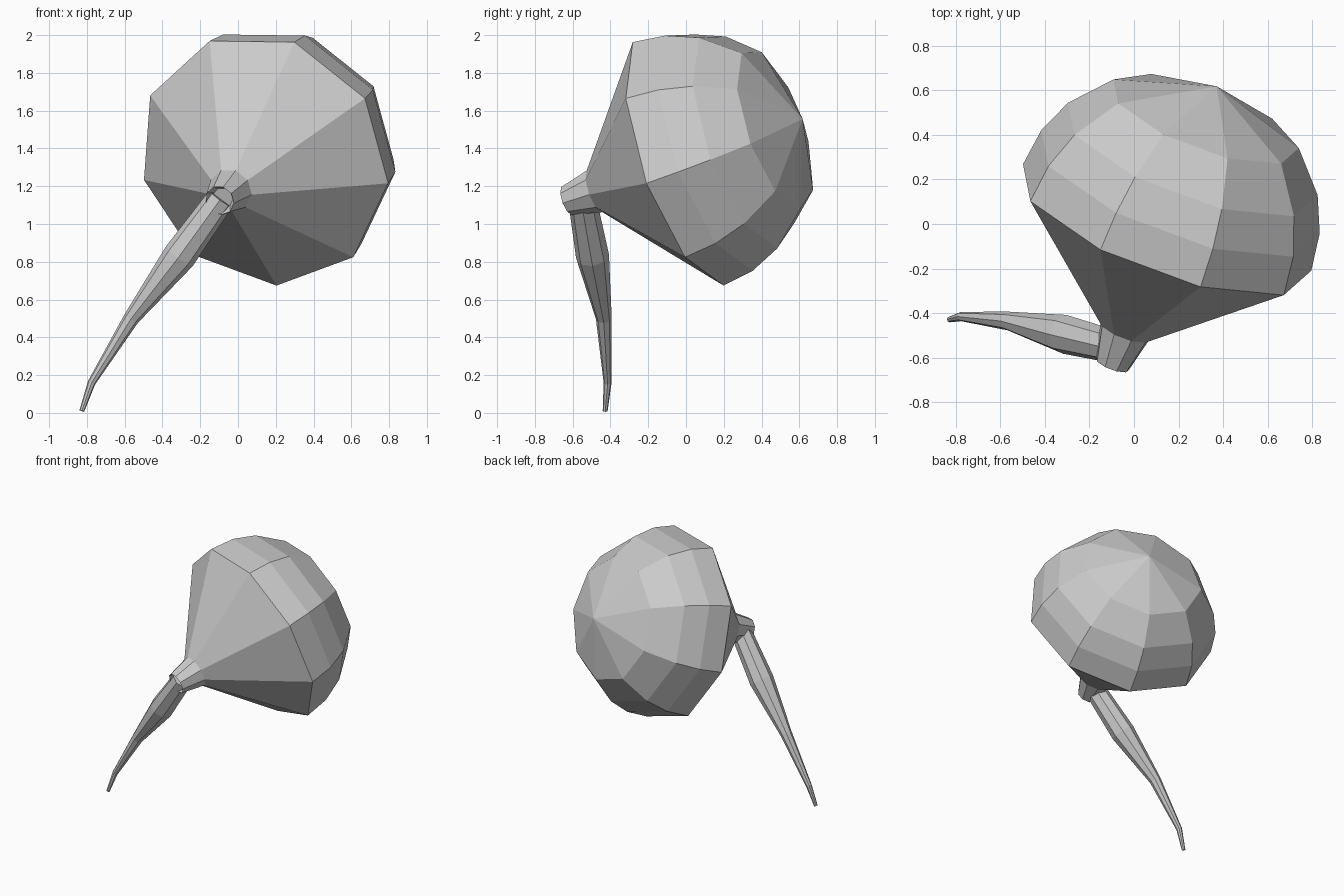
import bpy, bmesh
from math import sin, cos, radians, tau
from mathutils import Vector

if "Cube" in bpy.data.objects:
    bpy.data.objects.remove(bpy.data.objects["Cube"])


def skin_rings(name, rings, cap_start=True, cap_end=True):
    """Bridge equal rings of points into a flat-shaded tube; a one-point ring is a pole."""
    bm = bmesh.new()
    loops = [[bm.verts.new(p) for p in ring] for ring in rings]
    for a, b in zip(loops, loops[1:]):
        n = max(len(a), len(b))
        for i in range(n):
            j = (i + 1) % n
            if len(a) == 1:
                bm.faces.new((a[0], b[i], b[j]))
            elif len(b) == 1:
                bm.faces.new((a[i], a[j], b[0]))
            else:
                bm.faces.new((a[i], a[j], b[j], b[i]))
    for loop, cap in ((loops[0], cap_start), (loops[-1], cap_end)):
        if cap and len(loop) > 2:
            bm.faces.new(loop)
    bmesh.ops.recalc_face_normals(bm, faces=bm.faces)
    mesh = bpy.data.meshes.new(name)
    bm.to_mesh(mesh)
    bm.free()
    obj = bpy.data.objects.new(name, mesh)
    bpy.context.collection.objects.link(obj)
    return obj


def circle(center, u, v, r, n):
    if r == 0:
        return [center]
    return [center + r * (cos(tau * i / n) * u + sin(tau * i / n) * v) for i in range(n)]


# Bulb: nine-sided lathe on a tilted axis, domed back and conical front with a neck
axis = Vector((0.334, 0.891, 0.308)).normalized()
center = Vector((0.137, -0.006, 1.34))
up = Vector((0.163, -0.274, 0.625))
u = (up - axis * up.dot(axis)).normalized()
v = axis.cross(u)
R = 0.70
profile = [(R * sin(radians(a)), R * cos(radians(a))) for a in (50, 30, 15, 0)]
profile = [(R, 0)] + profile + [(-0.53, 0.12), (-0.70, 0.08), (-0.65, 0.055)]
skin_rings("bulb", [circle(center + axis * t, u, v, r, 9) for t, r in profile])

# Stem: bent tapering rod hanging from the neck
path = [((-0.09, -0.55, 1.135), 0.075), ((-0.31, -0.495, 0.83), 0.088),
        ((-0.565, -0.435, 0.50), 0.042), ((-0.775, -0.415, 0.16), 0.021),
        ((-0.827, -0.428, 0.01), 0.013)]
points = [Vector(p) for p, _ in path]
rings = []
for i, (p, r) in enumerate(path):
    d = (points[min(i + 1, len(points) - 1)] - points[max(i - 1, 0)]).normalized()
    side = Vector((0, 1, 0))
    side = (side - d * side.dot(d)).normalized()
    rings.append(circle(points[i], side, d.cross(side), r, 8))
skin_rings("stem", rings)
